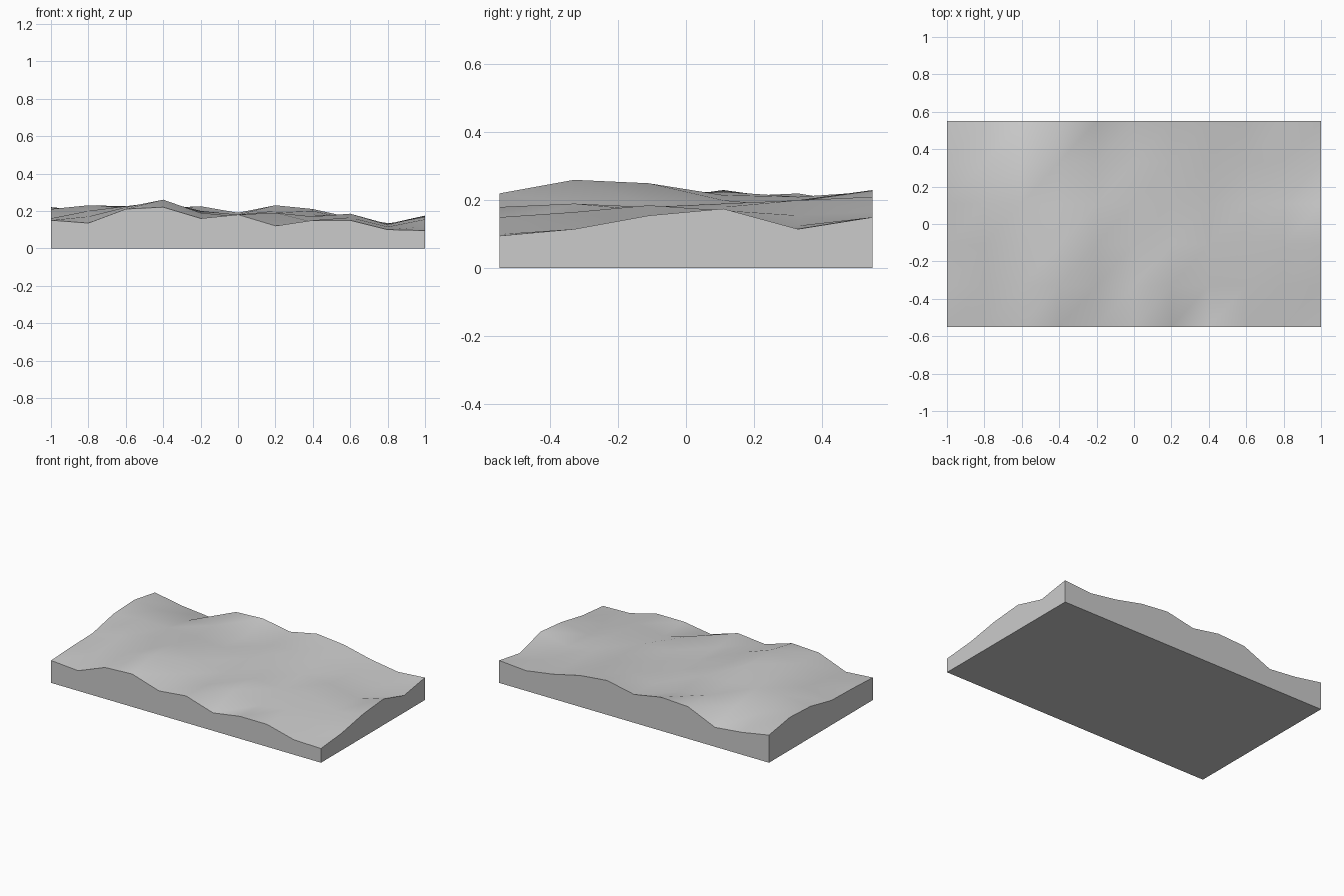
import bpy, bmesh, math

if "Cube" in bpy.data.objects:
    bpy.data.objects.remove(bpy.data.objects["Cube"])

LENGTH, DEPTH = 2.0, 1.1

# Surface heights in hundredths: rows run front to back, columns left to right
HEIGHTS = [
    [15, 13.5, 21, 22, 16, 18, 12, 15, 15, 10, 9.5],
    [16, 17, 22, 26, 19, 17, 19, 14, 16.5, 11.5, 11.5],
    [16.5, 20, 22.5, 25, 19, 17, 18, 17, 18.5, 12.5, 15.5],
    [21, 23, 22.5, 21.5, 20, 18, 19, 18, 17, 13, 17.5],
    [22, 20, 19, 21, 17.5, 18, 20, 20, 15.5, 12.5, 11.5],
    [18.5, 15, 13, 21.5, 22.5, 19, 23, 21, 16.5, 13.5, 15],
]
rows, cols = len(HEIGHTS), len(HEIGHTS[0])
bm = bmesh.new()

# Rolling ground surface
top = [[bm.verts.new((-LENGTH / 2 + LENGTH * i / (cols - 1),
                      -DEPTH / 2 + DEPTH * j / (rows - 1), h / 100))
        for i, h in enumerate(row)] for j, row in enumerate(HEIGHTS)]
for j in range(rows - 1):
    for i in range(cols - 1):
        a, b = top[j][i], top[j][i + 1]
        c, d = top[j + 1][i + 1], top[j + 1][i]
        for tri in ((a, b, c), (a, c, d)):
            bm.faces.new(tri).smooth = True

# Vertical cut sides and flat base
rim = (top[0] + [r[-1] for r in top[1:]] + top[-1][-2::-1]
       + [r[0] for r in top[-2:0:-1]])
base = [bm.verts.new((v.co.x, v.co.y, 0)) for v in rim]
for k in range(len(rim)):
    n = (k + 1) % len(rim)
    bm.faces.new((base[k], base[n], rim[n], rim[k]))
bm.faces.new(base[::-1])
bmesh.ops.recalc_face_normals(bm, faces=bm.faces)

mesh = bpy.data.meshes.new("terrain_block")
bm.to_mesh(mesh)
bm.free()
terrain = bpy.data.objects.new("terrain_block", mesh)
bpy.context.collection.objects.link(terrain)

# Smooth ground, crisp block edges
bpy.context.view_layer.objects.active = terrain
terrain.select_set(True)
bpy.ops.object.shade_smooth_by_angle(angle=math.radians(40))
